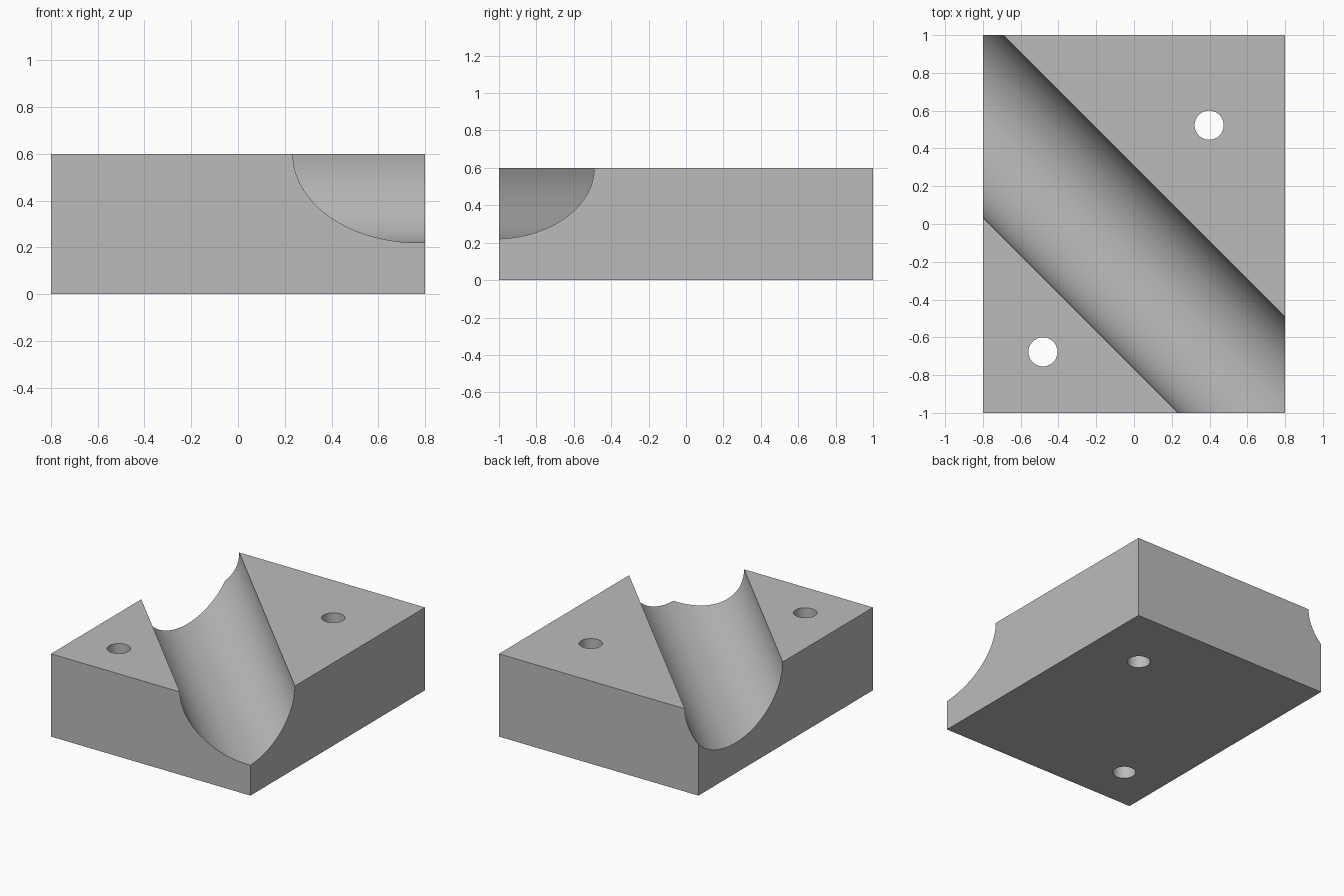
import bpy
import math

old = bpy.data.objects.get("Cube")
if old:
    bpy.data.objects.remove(old, do_unlink=True)

TOP = 0.6
GROOVE_RADIUS = 0.38
HOLE_RADIUS = 0.077

grey = bpy.data.materials.new("plain grey")
grey.use_nodes = True
colour = (0.5, 0.5, 0.5, 1)
grey.diffuse_color = colour
grey.node_tree.nodes["Principled BSDF"].inputs["Base Color"].default_value = colour

# Rectangular block
bpy.ops.mesh.primitive_cube_add(size=1, location=(0, 0, TOP / 2))
block = bpy.context.object
block.name = "grooved_block"
block.scale = (1.6, 2, TOP)
bpy.ops.object.transform_apply(location=True, rotation=False, scale=True)
block.data.materials.append(grey)


def cut(name, radius, depth, location, rotation=(0, 0, 0), sides=64):
    """Subtract a cylinder from the block."""
    bpy.ops.mesh.primitive_cylinder_add(vertices=sides, radius=radius, depth=depth,
                                        location=location, rotation=rotation)
    cutter = bpy.context.object
    cutter.name = name
    cutter.hide_render = True
    cutter.data.materials.append(grey)
    bpy.context.view_layer.update()
    mod = block.modifiers.new(name, "BOOLEAN")
    mod.operation = "DIFFERENCE"
    mod.solver = "EXACT"
    mod.object = cutter
    bpy.ops.object.select_all(action="DESELECT")
    block.select_set(True)
    bpy.context.view_layer.objects.active = block
    bpy.ops.object.modifier_apply(modifier=mod.name)
    bpy.data.objects.remove(cutter, do_unlink=True)


# Diagonal half-round groove, its axis level with the top face
cut("groove_cutter", GROOVE_RADIUS, 5, (-0.114, -0.114, TOP),
    (math.pi / 2, 0, math.pi / 4), sides=128)

# Two vertical through holes
for x, y in ((0.398, 0.523), (-0.482, -0.677)):
    cut("hole_cutter", HOLE_RADIUS, 2, (x, y, TOP / 2))

bpy.ops.object.shade_smooth_by_angle(angle=math.radians(30))
